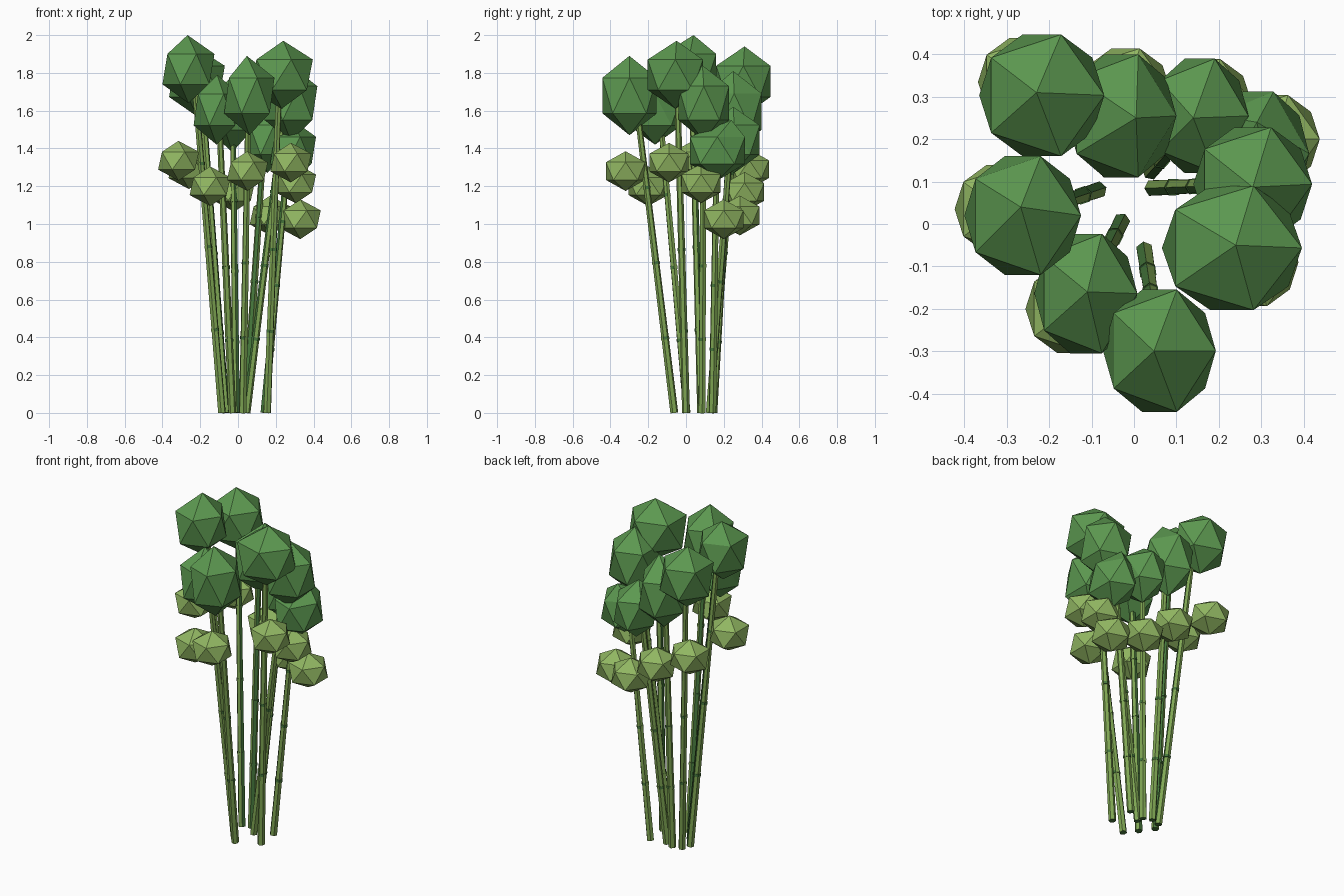
import bpy, bmesh
from mathutils import Vector, Matrix

if "Cube" in bpy.data.objects:
    bpy.data.objects.remove(bpy.data.objects["Cube"])


def material(name, rgb):
    m = bpy.data.materials.new(name)
    m.diffuse_color = (*rgb, 1)
    m.use_nodes = True
    m.node_tree.nodes["Principled BSDF"].inputs["Base Color"].default_value = m.diffuse_color
    return m


LEAF = material("deep leaf green", (0.107, 0.314, 0.080))
LIGHT = material("light leaf green", (0.283, 0.470, 0.122))
STALK = material("stalk green", (0.215, 0.385, 0.088))
NODE = material("node dark green", (0.061, 0.188, 0.045))


def finish(bm, name, *mats):
    me = bpy.data.meshes.new(name)
    bm.to_mesh(me)
    bm.free()
    for m in mats:
        me.materials.append(m)
    bpy.context.collection.objects.link(bpy.data.objects.new(name, me))


def foliage(name, lo, hi, mat, apex=None):
    """Twenty-sided clump filling the box lo..hi, with its top point at apex."""
    bm = bmesh.new()
    bmesh.ops.create_icosphere(bm, subdivisions=1, radius=1)
    lo, hi = Vector(lo), Vector(hi)
    mid, half = (lo + hi) / 2, (hi - lo) / 2
    for v in bm.verts:
        top = v.co.z > 0.9
        v.co = Vector((v.co.x / 0.894, v.co.y / 0.851, v.co.z)) * 1
        v.co = mid + Vector(a * b for a, b in zip(v.co, half))
        if top and apex:
            v.co.x, v.co.y = apex
    finish(bm, name, mat)


def rod(bm, a, b, r1, r2, index):
    """Six-sided piece from a to b."""
    d = b - a
    rot = d.to_track_quat('Z', 'Y').to_matrix().to_4x4()
    n = len(bm.faces)
    bmesh.ops.create_cone(bm, cap_ends=True, segments=6, radius1=r1, radius2=r2,
                          depth=d.length, matrix=Matrix.Translation((a + b) / 2) @ rot)
    bm.faces.ensure_lookup_table()
    for f in bm.faces[n:]:
        f.material_index = index


def stalk(name, base, tip):
    bm = bmesh.new()
    a, b = Vector(base), Vector(tip)
    rod(bm, a, b, 0.021, 0.016, 0)
    ax = (b - a).normalized()
    for k in (1, 2, 3):                      # bamboo-like nodes
        p = a.lerp(b, k / 4)
        r = 0.0235 - 0.005 * k / 4
        rod(bm, p - ax * 0.008, p + ax * 0.008, r, r, 1)
    finish(bm, name, STALK, NODE)


# base xy, crown box low, crown box high, crown top xy, side clump centre
PLANTS = [
    ((-.065, .13), (-.365, .16, 1.57), (-.07, .447, 1.94), (-.23, .31), (-.26, .335, 1.29)),
    ((-.085, .08), (-.40, -.12, 1.64), (-.125, .16, 2.0), (-.267, .04), (-.315, .035, 1.335)),
    ((-.01, .145), (-.16, .11, 1.38), (.10, .40, 1.81), (.005, .25), (-.02, .31, 1.17)),
    ((.025, -.062), (-.073, -.443, 1.47), (.193, -.155, 1.89), (.047, -.30), (.05, -.32, 1.28)),
    ((-.03, .005), (-.235, -.305, 1.42), (.008, -.023, 1.79), (-.11, -.16), (-.148, -.20, 1.2)),
    ((.155, 0), (.066, -.203, 1.61), (.396, .09, 1.97), (.24, -.05), (.28, -.09, 1.325)),
    ((.045, .085), (.14, -.04, 1.44), (.42, .228, 1.84), (.28, .087), (.305, .08, 1.215)),
    ((.04, .125), (.04, .12, 1.27), (.27, .39, 1.62), (.14, .25), (.17, .285, 1.045)),
    ((.14, .14), (.17, .02, 1.23), (.413, .312, 1.55), (.29, .24), (.33, .20, 1.025)),
]

SIDE = Vector((.108, .104, .105))
for i, (base, lo, hi, apex, side) in enumerate(PLANTS, 1):
    # stalk reaches into the underside of its crown
    mid = [(p + q) / 2 for p, q in zip(lo, hi)]
    tip = [b + 0.82 * (m - b) for b, m in zip(base, mid)] + [lo[2] + 0.12]
    stalk(f"stalk_{i}", (*base, 0), tip)
    foliage(f"crown_leaves_{i}", lo, hi, LEAF, apex)
    c = Vector(side)
    foliage(f"side_leaves_{i}", c - SIDE, c + SIDE, LIGHT)
